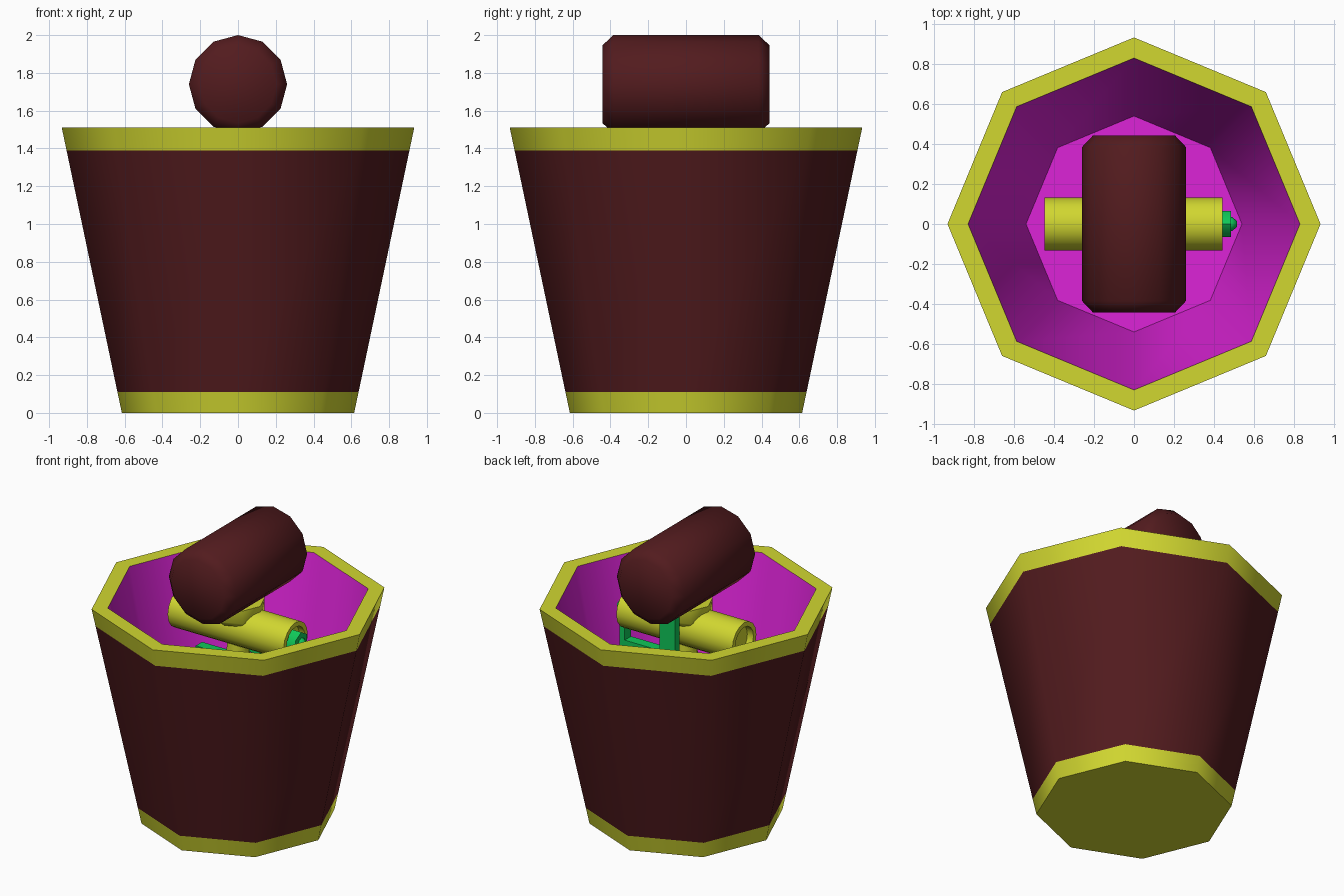
import bpy, bmesh
from math import sin, cos, pi, radians
from mathutils import Matrix, Vector

if "Cube" in bpy.data.objects:
    bpy.data.objects.remove(bpy.data.objects["Cube"])


def material(name, rgb):
    m = bpy.data.materials.new(name)
    m.diffuse_color = (*rgb, 1)
    m.use_nodes = True
    m.node_tree.nodes["Principled BSDF"].inputs["Base Color"].default_value = m.diffuse_color
    return m


MAROON = material("maroon", (0.085, 0.011, 0.013))
YELLOW = material("yellow", (0.64, 0.68, 0.03))
MAGENTA = material("magenta", (0.72, 0.017, 0.68))
GREEN = material("green", (0.005, 0.58, 0.10))


def finish(name, bm, mat, angle=60):
    mesh = bpy.data.meshes.new(name)
    bm.to_mesh(mesh)
    bm.free()
    mesh.materials.append(mat)
    ob = bpy.data.objects.new(name, mesh)
    bpy.context.collection.objects.link(ob)
    bpy.ops.object.select_all(action='DESELECT')
    ob.select_set(True)
    bpy.context.view_layer.objects.active = ob
    bpy.ops.object.shade_smooth_by_angle(angle=radians(angle))
    return ob


def lathe(name, profile, sides, mat, axis='Z', centre=(0, 0, 0), start=True, end=True):
    """Revolve (radius, height) points; optionally cap the first and last ring."""
    turn = {'X': Matrix.Rotation(pi / 2, 4, 'Y'),
            'Y': Matrix.Rotation(-pi / 2, 4, 'X'),
            'Z': Matrix.Identity(4)}[axis]
    bm = bmesh.new()
    rings = [[bm.verts.new(turn @ Vector((r * cos(2 * pi * k / sides),
                                          r * sin(2 * pi * k / sides), h)) + Vector(centre))
              for k in range(sides)] for r, h in profile]
    for a, b in zip(rings, rings[1:]):
        for k in range(sides):
            n = (k + 1) % sides
            bm.faces.new((a[k], a[n], b[n], b[k]))
    if start:
        bm.faces.new(rings[0][::-1])
    if end:
        bm.faces.new(rings[-1])
    return finish(name, bm, mat)


def box(name, size, centre, mat):
    bm = bmesh.new()
    bmesh.ops.create_cube(bm, size=1, matrix=Matrix.Translation(centre) @ Matrix.Diagonal((*size, 1)))
    return finish(name, bm, mat, 30)


def wall_r(z):
    return 0.615 + (0.933 - 0.615) * z / 1.51


# Eight-sided bucket: base band, wall, rim and lining
lathe("bucket_base", [(wall_r(0), 0), (wall_r(0.11), 0.11)], 8, YELLOW, end=False)
lathe("bucket_wall", [(wall_r(0.11), 0.11), (wall_r(1.39), 1.39)], 8, MAROON, start=False, end=False)
lathe("bucket_rim", [(wall_r(1.39), 1.39), (wall_r(1.51), 1.51), (0.83, 1.51)], 8, YELLOW,
      start=False, end=False)
lathe("bucket_lining", [(0.83, 1.51), (0.54, 0.12)], 8, MAGENTA, start=False)

# Mallet: chamfered head, collar and neck
lathe("mallet_head", [(0.205, -0.443), (0.26, -0.385), (0.26, 0.385), (0.205, 0.443)],
      12, MAROON, 'Y', (0, 0, 1.74))
lathe("mallet_collar", [(0.15, 1.38), (0.17, 1.41), (0.17, 1.50)], 8, YELLOW)
box("mallet_neck", (0.12, 0.05, 0.45), (0.0, 0.18, 1.30), GREEN)

# Roller: tube with recessed ends, end nut and pin
lathe("roller_tube", [(0.10, -0.40), (0.10, -0.447), (0.132, -0.447),
                      (0.132, 0.442), (0.10, 0.442), (0.10, 0.40)],
      16, YELLOW, 'X', (0, 0, 1.33))
lathe("roller_nut", [(0.075, 0.40), (0.075, 0.485)], 6, GREEN, 'X', (0, 0, 1.33))
lathe("roller_pin", [(0.035, 0.44), (0.035, 0.49), (0.015, 0.515)], 8, GREEN, 'X', (0, 0, 1.33))

# Roller frame hanging below the tube, and the shared handle down to the floor
box("frame_arm", (0.04, 0.07, 0.28), (0.465, 0, 1.20), GREEN)
box("frame_bar", (0.785, 0.07, 0.07), (0.0925, 0, 1.08), GREEN)
lathe("handle", [(0.09, 0.12), (0.11, 0.20), (0.09, 0.95), (0.07, 1.20), (0.07, 1.40)], 8, YELLOW)
